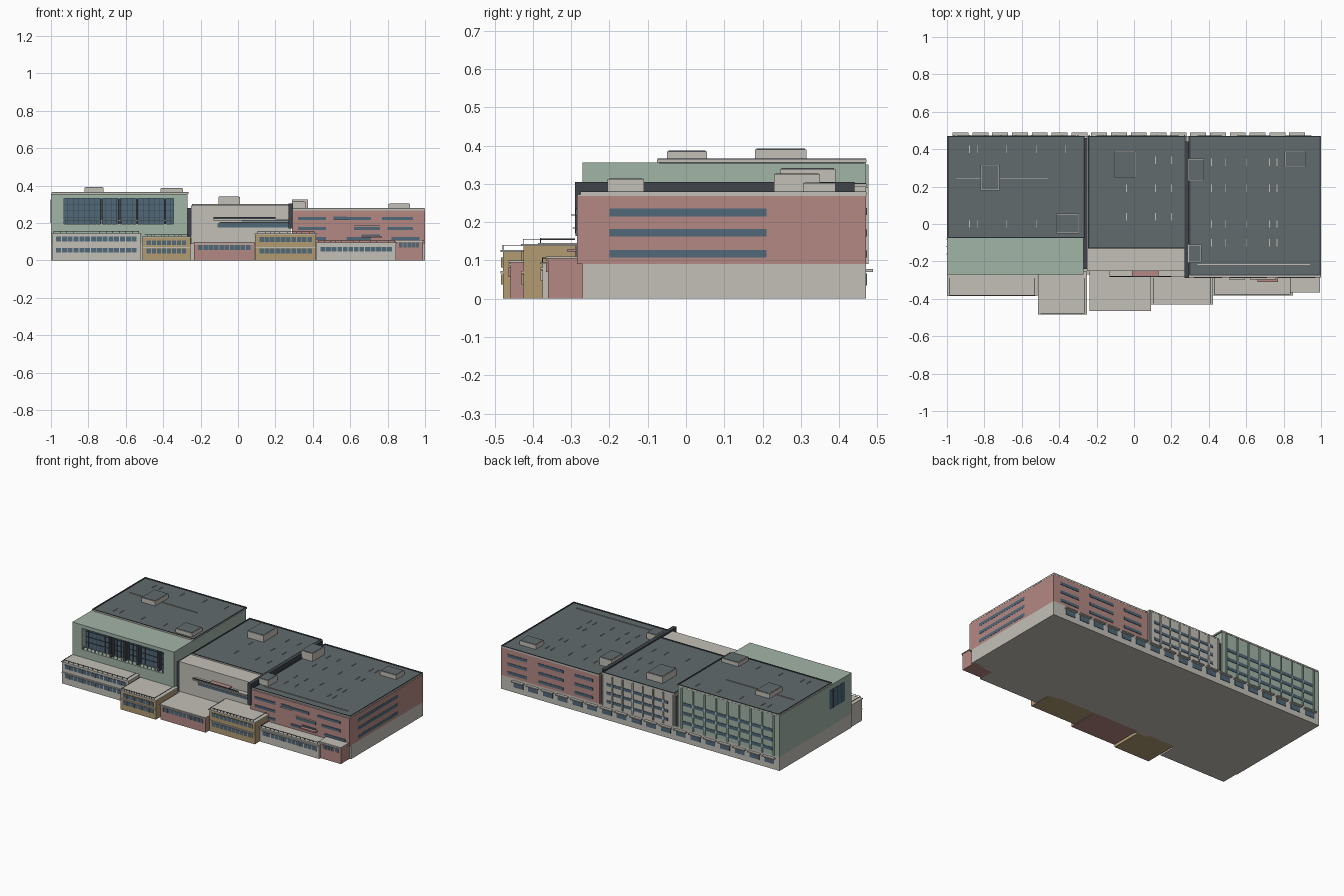
import bpy, bmesh

COL = dict(grey=(.55, .53, .48), green=(.36, .46, .39), red=(.46, .25, .23), ochre=(.44, .33, .17),
           glass=(.08, .14, .19), roof=(.12, .145, .155), dark=(.05, .06, .07))
MATS = {}
for k, c in COL.items():
    MATS[k] = bpy.data.materials.new(k)
    MATS[k].diffuse_color = (*c, 1)


def boxes(name, mat, items):
    """One object from boxes given as (x0, x1, y0, y1, z0, z1)."""
    bm = bmesh.new()
    for x0, x1, y0, y1, z0, z1 in items:
        for v in bmesh.ops.create_cube(bm, size=1)["verts"]:
            v.co = ((x0 + x1) / 2 + v.co.x * (x1 - x0), (y0 + y1) / 2 + v.co.y * (y1 - y0),
                    (z0 + z1) / 2 + v.co.z * (z1 - z0))
    me = bpy.data.meshes.new(name)
    bm.to_mesh(me)
    bm.free()
    me.materials.append(MATS[mat])
    ob = bpy.data.objects.new(name, me)
    bpy.context.collection.objects.link(ob)
    return ob


def rim(x0, x1, y0, y1, z0, z1, t=.008):
    """Four boxes round a rectangle."""
    return [(x0, x1, y0, y0 + t, z0, z1), (x0, x1, y1 - t, y1, z0, z1),
            (x0, x0 + t, y0 + t, y1 - t, z0, z1), (x1 - t, x1, y0 + t, y1 - t, z0, z1)]


def spread(a, b, n):
    return [a + (b - a) * i / (n - 1) for i in range(n)]


BACK = .47

# plinth under everything
boxes("base_storey", "grey", [(-1, 1, -.27, BACK, 0, .09)])

# green block: body behind, portal frame round a recessed window in front
boxes("green_block", "green", [(-1, -.27, -.22, BACK, .09, .355)])
boxes("green_portal", "green", [(-1, -.27, -.27, -.22, .09, .195), (-1, -.27, -.27, -.22, .332, .355),
                                (-1, -.93, -.27, -.22, .195, .332), (-.345, -.27, -.27, -.22, .195, .332)])
boxes("portal_glass", "glass", [(-.93, -.345, -.228, -.218, .195, .332)])
boxes("portal_columns", "dark", [(x - .006, x + .006, -.262, -.228, .195, .332) for x in (-.73, -.635, -.54, -.39)])
boxes("portal_mullions", "dark",
      [(x - .0015, x + .0015, -.232, -.227, .195, .332) for x in spread(-.91, -.36, 20)]
      + [(-.93, -.345, -.232, -.227, z - .0015, z + .0015) for z in (.23, .265, .3)])
boxes("green_side_window", "glass", [(-1.001, -.99, -.2, -.04, .2, .325)])
boxes("green_side_mullions", "dark", [(-1.002, -.99, y - .002, y + .002, .2, .325) for y in (-.16, -.12, -.08)])
boxes("portal_rail", "grey", [(-.93, -.345, -.268, -.265, .212, .215)]
      + [(x - .001, x + .001, -.268, -.265, .195, .214) for x in spread(-.92, -.355, 22)])

# middle grey block with lower front terrace, canopy and window strips
boxes("middle_block", "grey", [(-.25, .28, -.25, BACK, .09, .293)])
boxes("middle_canopy", "grey", [(-.13, .29, -.28, -.25, .215, .222), (-.1, .27, -.27, -.25, .2, .205)])
boxes("middle_canopy_edge", "dark", [(-.13, .2, -.283, -.279, .222, .232)])
boxes("middle_red_sign_panel", "red", [(-.01, .13, -.279, -.25, .222, .232)])
boxes("middle_front_windows", "glass", [(-.11, .275, -.253, -.24, .176, .2), (.02, .275, -.253, -.24, .208, .214)])
boxes("dark_party_fin", "dark", [(.27, .295, -.29, -.24, .17, .305), (.27, .295, -.24, BACK - .03, .27, .305)])
boxes("link_strip", "dark", [(-.27, -.25, -.24, BACK - .01, .09, .28)])

# red block with window strips
boxes("red_block", "red", [(.29, 1, -.285, BACK, .09, .268)])
boxes("red_cornice", "grey", [(.29, .998, -.283, BACK, .268, .272)])
strips = [(.32, .47, .225), (.58, .71, .225), (.77, .935, .225), (.51, .58, .228),
          (.32, .47, .172), (.62, .76, .172), (.8, .935, .172),
          (.41, .47, .118), (.58, .71, .118), (.82, .97, .118), (.66, .76, .131)]
boxes("red_front_windows", "glass", [(a, b, -.289, -.28, z - .008, z + .008) for a, b, z in strips])
boxes("red_front_ledges", "grey", [(.51, .59, -.3, -.285, .217, .22), (.62, .76, -.296, -.285, .183, .186)])
boxes("red_front_awning", "red", [(.66, .77, -.31, -.285, .122, .13)])
boxes("red_side_windows", "glass", [(.99, 1.001, -.2, .21, z - .01, z + .01) for z in (.117, .172, .225)])

# roofs, parapets and rooftop units
roofs = [(-.995, -.265, -.075, BACK, .356, .366), (-.245, .275, -.13, BACK, .293, .302),
         (.295, .998, -.275, BACK, .27, .28)]
for n, (x0, x1, y0, y1, z0, z1) in zip(("green", "middle", "red"), roofs):
    boxes(n + "_roof_deck", "roof", [(x0 + .004, x1 - .004, y0 + .004, y1 - .004, z0 - .004, z1 - .005)])
    boxes(n + "_parapet", "dark", rim(x0, x1, y0, y1, z0, z1, .006))
    boxes(n + "_parapet_face", "grey", rim(x0 - .001, x1 + .001, y0 - .001, y1 + .001, z0, z1 - .002, .003))
units = [(-.82, -.72, .18, .315, .36, .39), (-.415, -.295, -.05, .055, .36, .385),
         (-.105, .01, .245, .39, .295, .339), (.29, .375, .23, .35, .27, .325),
         (.29, .36, -.205, -.11, .27, .312), (.805, .92, .305, .39, .27, .302)]
boxes("rooftop_units", "grey", units)
boxes("rooftop_unit_lids", "roof", [(a + .004, b - .004, c + .004, d - .004, f, f + .002) for a, b, c, d, e, f in units])
vents = []
for xs, ys, z in (((-.88, -.835, -.68, -.52, -.365), (0, .4), .361),
                  ((-.04, .115, .2), (.04, .19, .34), .297),
                  ((.415, .49, .725, .765, .6), (-.1, 0, .19, .33), .275)):
    vents += [(x - .002, x + .002, y - .02, y + .02, z, z + .004) for x in xs for y in ys]
vents += [(-.95, -.46, .243, .247, .361, .365), (.34, .94, -.218, -.214, .275, .279)]
boxes("roof_pipes", "grey", vents)

# row of front shops: x0, x1, front, top, colour, window band heights, railing
shops = [(-.995, -.52, -.38, .14, "grey", (.055, .115), 1),
         (-.51, -.255, -.478, .122, "ochre", (.05, .095), 1),
         (-.235, .088, -.458, .095, "red", (.07,), 0),
         (.092, .418, -.425, .138, "ochre", (.05, .112), 1),
         (.42, .845, -.375, .09, "grey", (.06,), 1),
         (.84, .99, -.36, .105, "red", (.082,), 0)]
for i, (a, b, f, t, col, bands, rail) in enumerate(shops, 1):
    n = f"shop_{i}"
    boxes(n + "_body", col, [(a, b, f, -.25, 0, t)])
    boxes(n + "_roof_slab", "grey", [(a - .004, b + .004, f - .006, -.25, t, t + .005)])
    boxes(n + "_windows", "glass", [(a + .02, b - .02, f - .003, f + .01, z - .013, z + .013) for z in bands])
    boxes(n + "_mullions", col, [(x - .002, x + .002, f - .005, f, z - .013, z + .013)
                                 for z in bands for x in spread(a + .02, b - .02, int((b - a) / .035) + 2)])
    boxes(n + "_awning", "grey", [(a, b, f - .006, f, bands[0] + .016, bands[0] + .022)])
    if rail:
        boxes(n + "_railing", "dark",
              [(x - .001, x + .001, f - .001, f + .001, t, t + .018) for x in spread(a + .01, b - .01, 14)]
              + [(a + .01, b - .01, f - .001, f + .001, t + .015, t + .017)]
              + [(x - .001, x + .001, f, -.29, t + .015, t + .017) for x in (a + .01, b - .01)])

# back: canopies over loading windows
cx = spread(-.97, .83, 18)
boxes("back_canopies", "grey", [(x, x + .085, BACK, .488, .07, .077) for x in cx])
boxes("back_canopy_windows", "glass", [(x + .008, x + .077, BACK - .01, BACK + .003, .035, .066) for x in cx])

# back: window strips and pilasters on the three blocks
boxes("red_back_windows", "glass", [(a, b, BACK - .01, BACK + .003, z - .009, z + .009)
                                    for z in (.117, .172, .228)
                                    for a, b in ((.34, .47), (.55, .73), (.81, .95))])
boxes("middle_back_windows", "glass", [(-.2, .24, BACK - .01, BACK + .003, z - .009, z + .009)
                                       for z in (.12, .175, .23)])
boxes("middle_back_pilasters", "grey", [(x - .004, x + .004, BACK, BACK + .007, .09, .29) for x in spread(-.24, .27, 8)])
boxes("green_back_windows", "glass", [(-.95, -.31, BACK - .01, BACK + .003, z - .01, z + .01)
                                      for z in (.13, .19, .25)])
boxes("green_back_pilasters", "green", [(x - .004, x + .004, BACK, BACK + .007, .09, .35) for x in spread(-.96, -.3, 9)])
